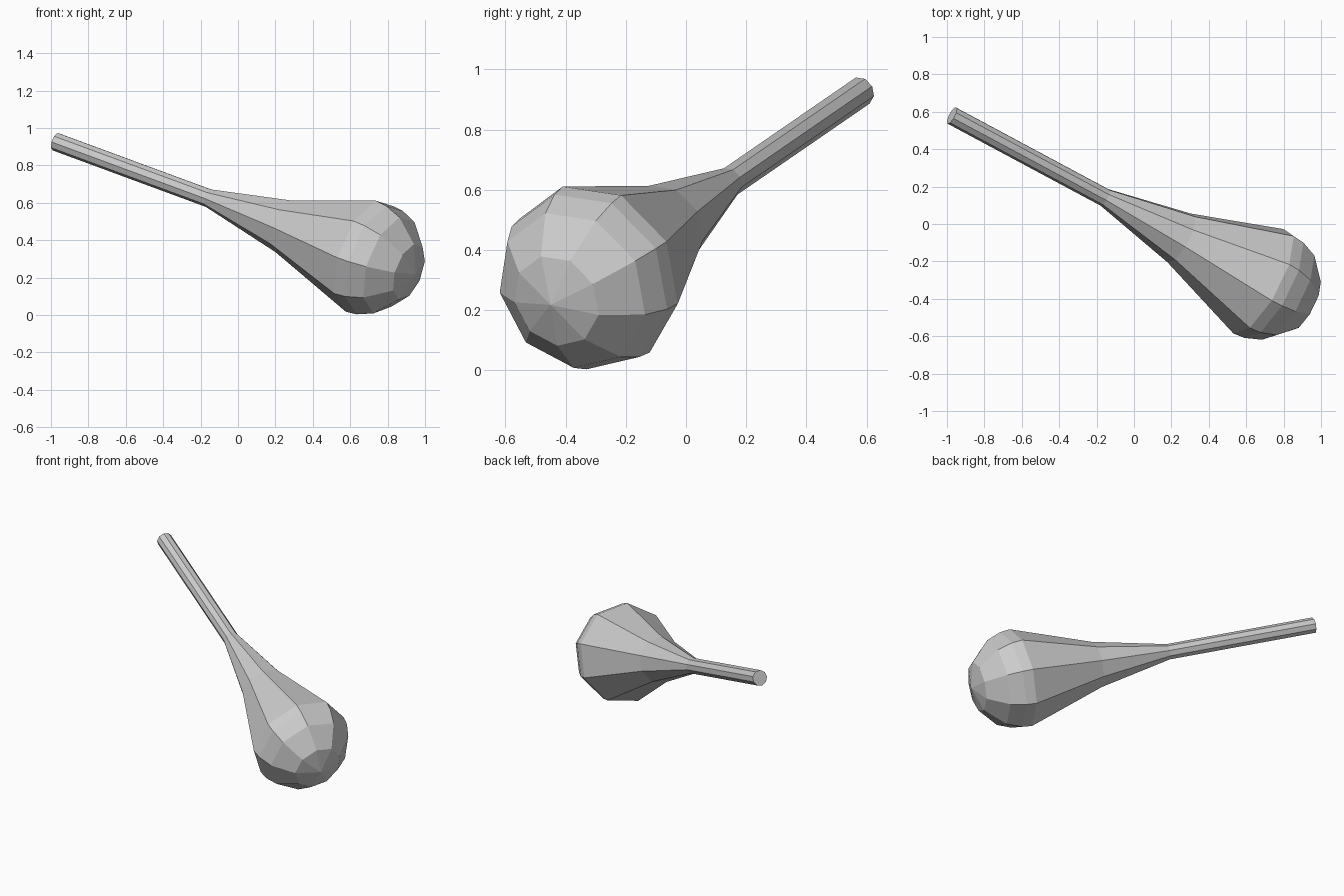
import bpy, bmesh
from math import sin, cos, pi, radians
from mathutils import Vector

if "Cube" in bpy.data.objects:
    bpy.data.objects.remove(bpy.data.objects["Cube"])

SIDES = 9
NECK = Vector((-0.155, 0.142, 0.625))
AXIS = Vector((0.838, -0.449, -0.309)).normalized()
R = 0.317

# frame across the axis, aimed at the topmost corner of the bulb
u = Vector((0.054, -0.103, 0.297))
u = (u - AXIS * u.dot(AXIS)).normalized()
v = u.cross(AXIS).normalized()
if v.y < 0:
    v = -v

# profile (distance along axis from neck, radius): handle, flare, dome
profile = [(-0.976, 0.05), (0.0, 0.05), (0.483, 0.148)]
profile += [(1.0 + R * cos(radians(a)), R * sin(radians(a))) for a in (90, 78, 60, 30)]

bm = bmesh.new()
rings = []
for t, r in profile:
    rings.append([bm.verts.new(NECK + AXIS * t
                               + u * (r * cos(2 * pi * i / SIDES))
                               + v * (r * sin(2 * pi * i / SIDES)))
                  for i in range(SIDES)])

# side walls
for a, b in zip(rings, rings[1:]):
    for i in range(SIDES):
        j = (i + 1) % SIDES
        bm.faces.new((a[i], a[j], b[j], b[i]))

# flat handle end and pointed fan at the tip of the dome
bm.faces.new(rings[0])
tip = bm.verts.new(NECK + AXIS * (1.0 + R))
for i in range(SIDES):
    bm.faces.new((rings[-1][i], rings[-1][(i + 1) % SIDES], tip))

bmesh.ops.recalc_face_normals(bm, faces=bm.faces)
mesh = bpy.data.meshes.new("round_headed_club")
bm.to_mesh(mesh)
bm.free()
club = bpy.data.objects.new("round_headed_club", mesh)
bpy.context.collection.objects.link(club)
